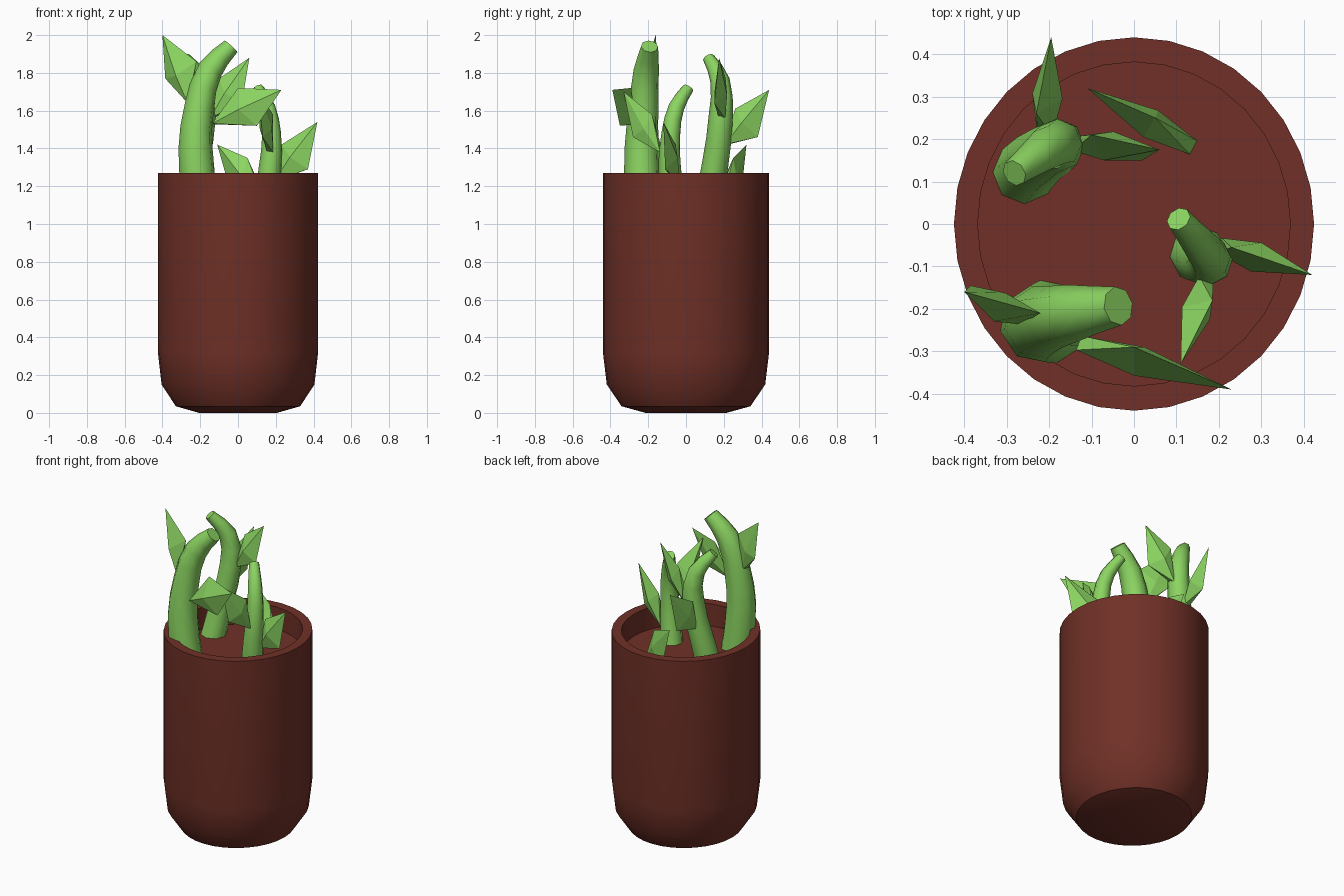
import bpy, bmesh, math
from mathutils import Vector

if "Cube" in bpy.data.objects:
    bpy.data.objects.remove(bpy.data.objects["Cube"])


def material(name, color):
    m = bpy.data.materials.new(name)
    m.diffuse_color = color
    m.use_nodes = True
    m.node_tree.nodes["Principled BSDF"].inputs["Base Color"].default_value = m.diffuse_color
    return m


brown = material("clay", (0.16, 0.03, 0.02, 1))
green = material("leaf_green", (0.26, 0.66, 0.12, 1))


def add(name, mesh, mat, angle=None):
    ob = bpy.data.objects.new(name, mesh)
    bpy.context.collection.objects.link(ob)
    mesh.materials.clear()
    mesh.materials.append(mat)
    if angle:
        bpy.ops.object.select_all(action='DESELECT')
        ob.select_set(True)
        bpy.context.view_layer.objects.active = ob
        bpy.ops.object.shade_smooth_by_angle(angle=math.radians(angle))
    return ob


def lathe(name, profile, mat, sides=32):
    """Revolve (radius, z) points into a closed pot, slightly deeper than wide."""
    bm = bmesh.new()
    rings = []
    for r, z in profile:
        rings.append([bm.verts.new((r * 0.982 * math.cos(2 * math.pi * i / sides),
                                    r * 1.018 * math.sin(2 * math.pi * i / sides), z))
                      for i in range(sides)])
    for lo, hi in zip(rings, rings[1:]):
        for i in range(sides):
            j = (i + 1) % sides
            bm.faces.new((lo[i], lo[j], hi[j], hi[i]))
    bm.faces.new(rings[0][::-1])
    bm.faces.new(rings[-1])
    me = bpy.data.meshes.new(name)
    bm.to_mesh(me)
    bm.free()
    return add(name, me, mat, 32)


def stalk(name, points):
    """Tapered bent tube through (x, y, z, radius) points."""
    cu = bpy.data.curves.new(name, 'CURVE')
    cu.dimensions = '3D'
    cu.bevel_depth = 1
    cu.bevel_resolution = 2
    cu.resolution_u = 2
    cu.use_fill_caps = True
    sp = cu.splines.new('BEZIER')
    sp.bezier_points.add(len(points) - 1)
    for bp, (x, y, z, r) in zip(sp.bezier_points, points):
        bp.co = (x, y, z)
        bp.radius = r
        bp.handle_left_type = bp.handle_right_type = 'AUTO'
    tmp = bpy.data.objects.new("tmp", cu)
    bpy.context.collection.objects.link(tmp)
    dg = bpy.context.evaluated_depsgraph_get()
    me = bpy.data.meshes.new_from_object(tmp.evaluated_get(dg))
    bpy.data.objects.remove(tmp)
    bm = bmesh.new()
    bm.from_mesh(me)
    bmesh.ops.remove_doubles(bm, verts=bm.verts, dist=0.0005)
    bmesh.ops.recalc_face_normals(bm, faces=bm.faces)
    bm.to_mesh(me)
    bm.free()
    add(name, me, green, 50)


def leaf(name, base, upper, tip, lower, thick=0.036):
    """Faceted diamond leaf with a raised midrib on both sides."""
    b, u, t, l = map(Vector, (base, upper, tip, lower))
    n = (t - b).cross(u - l).normalized() * thick
    mid = b.lerp(t, 0.4)
    bm = bmesh.new()
    for p in (b.lerp(u, 0.12), b.lerp(l, 0.12), u, t, l, mid + n, mid - n,
              b + n * 0.5, b - n * 0.5):
        bm.verts.new(p)
    bmesh.ops.convex_hull(bm, input=bm.verts)
    bmesh.ops.recalc_face_normals(bm, faces=bm.faces)
    me = bpy.data.meshes.new(name)
    bm.to_mesh(me)
    bm.free()
    add(name, me, green)


# Pot: rounded foot, straight wall, rim and recessed soil surface
lathe("pot", [(0.21, 0), (0.335, 0.035), (0.412, 0.15), (0.432, 0.32),
              (0.432, 1.27), (0.375, 1.27), (0.375, 1.13)], brown)

# Three bent stalks
stalk("stalk_front_left", [(-0.20, -0.23, 1.11, .100), (-0.225, -0.235, 1.4, .092),
                           (-0.205, -0.225, 1.62, .08), (-0.145, -0.21, 1.82, .068),
                           (-0.037, -0.193, 1.94, .046)])
stalk("stalk_back_left", [(-0.26, 0.12, 1.11, .075), (-0.225, 0.155, 1.32, .070),
                          (-0.18, 0.185, 1.58, .064), (-0.20, 0.18, 1.76, .052),
                          (-0.282, 0.12, 1.88, .032)])
stalk("stalk_right", [(0.15, -0.07, 1.11, .068), (0.17, -0.087, 1.3, .060),
                      (0.178, -0.08, 1.48, .050), (0.155, -0.05, 1.62, .042),
                      (0.105, 0.012, 1.72, .030)])

# Leaves: base, upper corner, tip, lower corner
leaf("leaf_back", (-0.21, 0.21, 1.42), (-0.23, 0.26, 1.61), (-0.195, 0.44, 1.71), (-0.20, 0.38, 1.46))
leaf("leaf_centre", (-0.14, 0.19, 1.56), (-0.10, 0.21, 1.77), (0.06, 0.175, 1.88), (0.02, 0.15, 1.64))
leaf("leaf_front", (-0.13, -0.28, 1.53), (0.0, -0.29, 1.72), (0.23, -0.39, 1.71), (0.10, -0.35, 1.52))
leaf("leaf_front_right", (0.17, -0.13, 1.38), (0.185, -0.18, 1.58), (0.11, -0.33, 1.70), (0.13, -0.28, 1.46))
leaf("leaf_right", (0.20, -0.05, 1.23), (0.23, -0.055, 1.42), (0.42, -0.12, 1.54), (0.37, -0.11, 1.29))
leaf("leaf_left", (-0.26, -0.22, 1.64), (-0.22, -0.21, 1.86), (-0.40, -0.16, 2.0), (-0.385, -0.145, 1.77))
leaf("leaf_soil", (0.14, 0.18, 1.13), (0.05, 0.25, 1.35), (-0.11, 0.32, 1.42), (-0.03, 0.29, 1.14))
